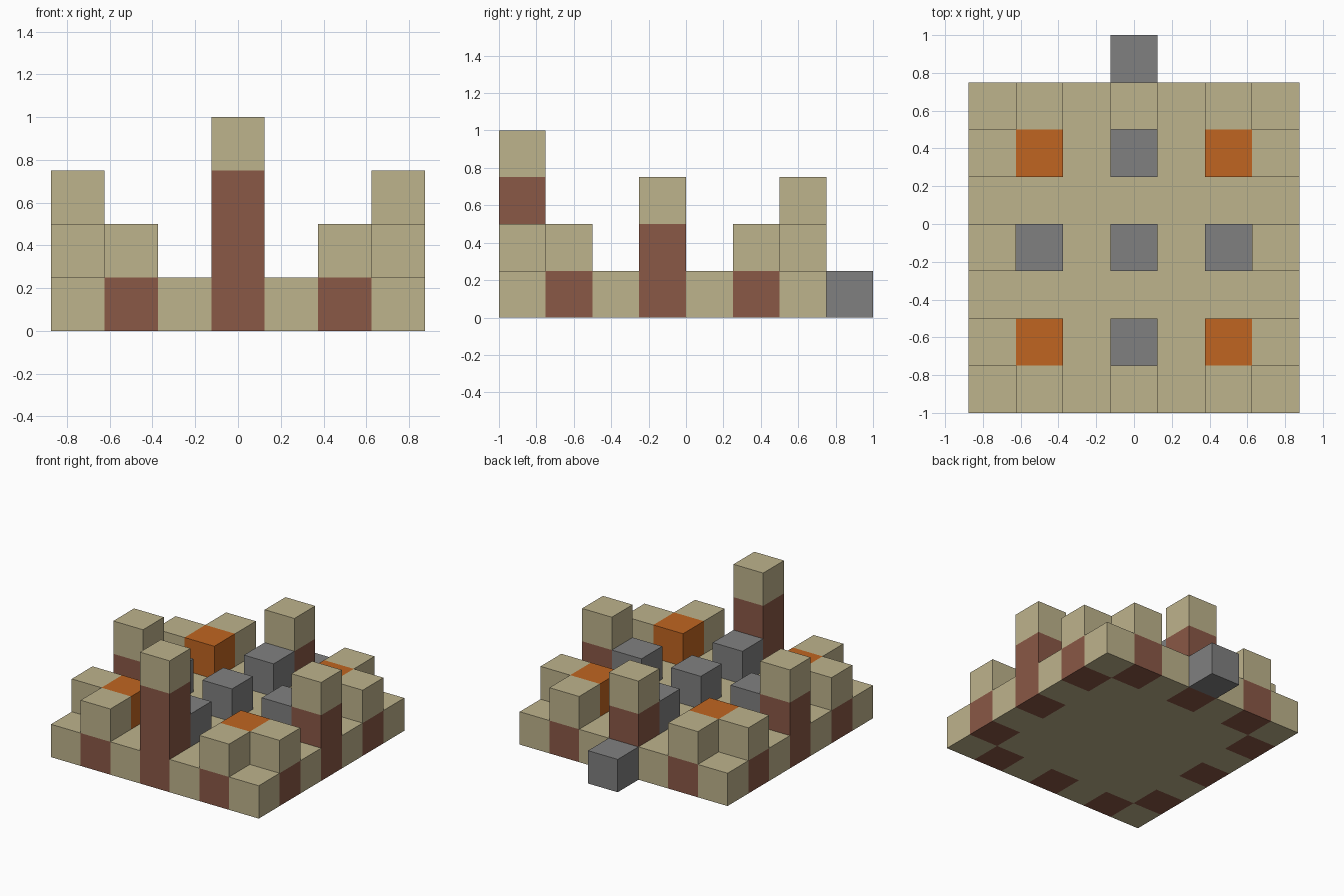
import bpy
import bmesh
from mathutils import Vector

cube = bpy.data.objects.get("Cube")
if cube:
    bpy.data.objects.remove(cube, do_unlink=True)

S = 0.25  # edge of one block


def material(name, rgb):
    linear = [((c / 255 + 0.055) / 1.055) ** 2.4 for c in rgb] + [1.0]
    mat = bpy.data.materials.new(name)
    mat.use_nodes = True
    mat.diffuse_color = linear
    bsdf = next(n for n in mat.node_tree.nodes if n.type == "BSDF_PRINCIPLED")
    bsdf.inputs["Base Color"].default_value = linear
    return mat


MATS = {
    "sand": material("sand", (190, 179, 140)),
    "brick": material("brick_brown", (138, 88, 70)),
    "orange": material("orange", (192, 101, 33)),
    "stone": material("stone_grey", (128, 128, 128)),
}
parts = {}   # part name -> {cell: colour}
filled = {}  # cell -> part name; a later part replaces an earlier one


def put(part, colour, i, j, k):
    cell = (i, j, k)
    if cell in filled:
        del parts[filled[cell]][cell]
    filled[cell] = part
    parts.setdefault(part, {})[cell] = colour


def tower(part, i, j, height):
    """Brick column with a sand block on top."""
    for k in range(height):
        put(part, "sand" if k == height - 1 else "brick", i, j, k)


# Floor slab, seven blocks square
for i in range(-3, 4):
    for j in range(-3, 4):
        put("floor", "sand", i, j, 0)

# Middle towers of the four sides, the front one tallest
tower("front_tower", 0, -3, 4)
tower("back_tower", 0, 3, 3)
tower("left_tower", 3, 0, 3)
tower("right_tower", -3, 0, 3)

# Low wall posts beside each corner, with an orange block inside
for sx, side in ((1, "left"), (-1, "right")):
    for sy, end in ((1, "back"), (-1, "front")):
        tower(f"{end}_{side}_end_post", 2 * sx, 3 * sy, 2)
        tower(f"{end}_{side}_side_post", 3 * sx, 2 * sy, 2)
        put(f"{end}_{side}_orange_block", "orange", 2 * sx, 2 * sy, 1)

# Stone blocks in a cross on the floor, and one outside at the back
for n, (i, j) in enumerate(((0, 0), (2, 0), (-2, 0), (0, 2), (0, -2))):
    put(f"stone_block_{n + 1}", "stone", i, j, 1)
put("back_step", "stone", 0, 4, 0)

AXES = [Vector(a) * s for a in ((1, 0, 0), (0, 1, 0), (0, 0, 1)) for s in (1, -1)]


def build(name, cells):
    """Mesh the outer faces of a part, leaving out faces against other blocks."""
    colours = sorted(set(cells.values()))
    bm = bmesh.new()
    for cell, colour in cells.items():
        centre = Vector(cell) * S + Vector((0, -S / 2, S / 2))
        for n in AXES:
            if tuple(int(c + d) for c, d in zip(cell, n)) in filled:
                continue
            u = Vector((n.y, n.z, n.x))
            v = n.cross(u)
            quad = [bm.verts.new(centre + (n + u * a + v * b) * S / 2)
                    for a, b in ((-1, -1), (1, -1), (1, 1), (-1, 1))]
            bm.faces.new(quad).material_index = colours.index(colour)
    bmesh.ops.remove_doubles(bm, verts=bm.verts, dist=0.001)
    mesh = bpy.data.meshes.new(name)
    bm.to_mesh(mesh)
    bm.free()
    for colour in colours:
        mesh.materials.append(MATS[colour])
    bpy.context.collection.objects.link(bpy.data.objects.new(name, mesh))


for name, cells in parts.items():
    build(name, cells)
